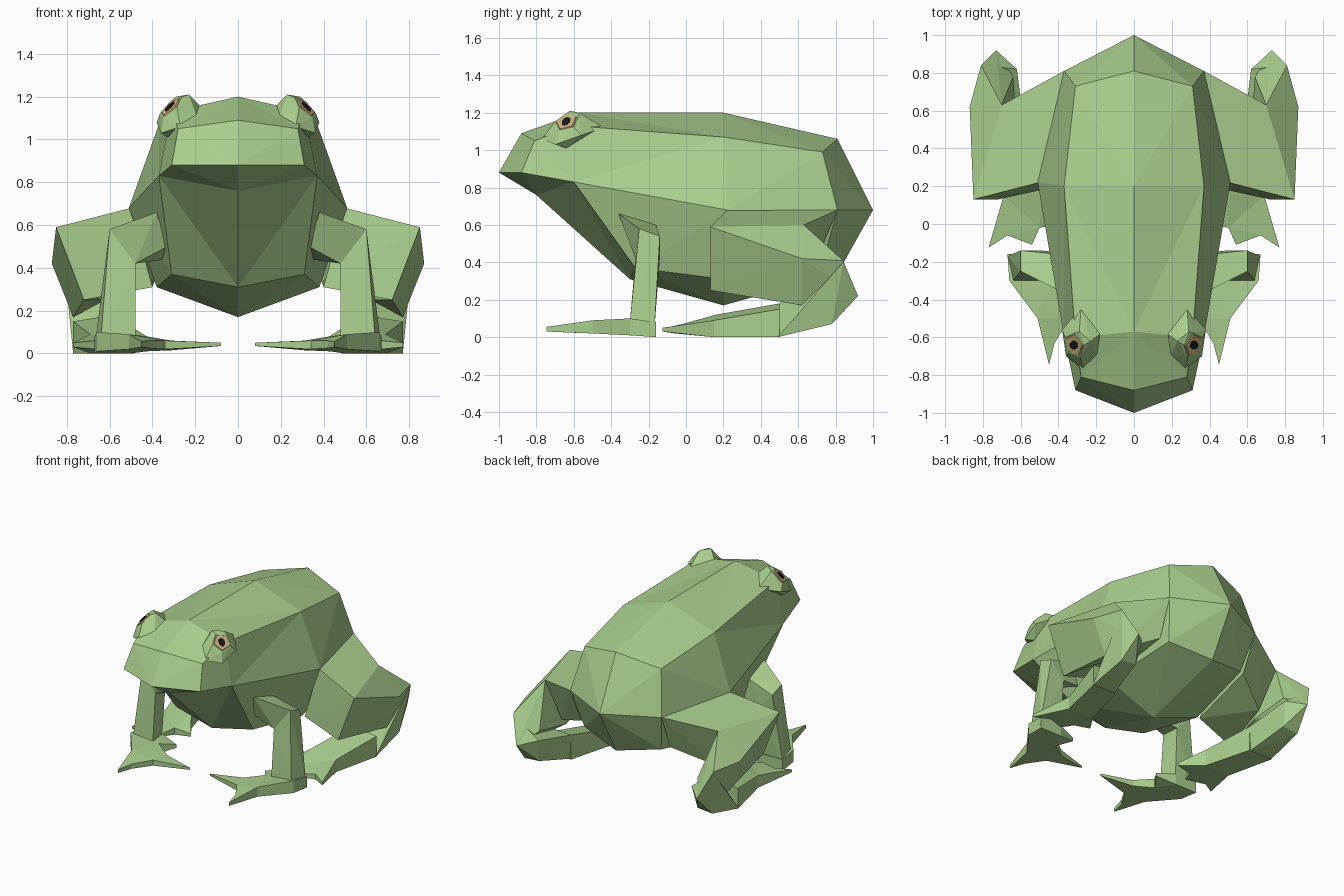
import bpy, bmesh, math
from mathutils import Vector

if "Cube" in bpy.data.objects:
    bpy.data.objects.remove(bpy.data.objects["Cube"])


def material(name, rgb):
    m = bpy.data.materials.new(name)
    m.diffuse_color = (*rgb, 1)
    m.use_nodes = True
    m.node_tree.nodes["Principled BSDF"].inputs["Base Color"].default_value = m.diffuse_color
    return m


GREEN = material("skin_green", (0.40, 0.62, 0.27))
GOLD = material("iris_gold", (0.60, 0.44, 0.20))
BLACK = material("pupil_black", (0.01, 0.01, 0.01))


def finish(bm, name, mat, clip=False):
    """Turn a right-hand half into a mirrored, flat-shaded object."""
    bmesh.ops.recalc_face_normals(bm, faces=bm.faces)
    me = bpy.data.meshes.new(name)
    bm.to_mesh(me)
    bm.free()
    me.materials.append(mat)
    ob = bpy.data.objects.new(name, me)
    bpy.context.collection.objects.link(ob)
    mod = ob.modifiers.new("mirror", "MIRROR")
    mod.use_mirror_merge = clip
    return ob


def hull(name, pts, mat=GREEN):
    bm = bmesh.new()
    for p in pts:
        bm.verts.new(p)
    res = bmesh.ops.convex_hull(bm, input=bm.verts)
    inside = [g for g in res["geom_interior"] if isinstance(g, bmesh.types.BMVert)]
    bmesh.ops.delete(bm, geom=inside, context="VERTS")
    return finish(bm, name, mat)


def slab(name, outline):
    """Webbed foot: outline of (x, y, z_low, z_high)."""
    bm = bmesh.new()
    lo = [bm.verts.new((x, y, a)) for x, y, a, b in outline]
    hi = [bm.verts.new((x, y, b)) for x, y, a, b in outline]
    bm.faces.new(lo[::-1])
    bm.faces.new(hi)
    n = len(outline)
    for i in range(n):
        j = (i + 1) % n
        bm.faces.new((lo[i], lo[j], hi[j], hi[i]))
    bmesh.ops.triangulate(bm, faces=bm.faces)
    return finish(bm, name, GREEN)


def disc(centre, normal, radius, sides, sx=1.0, lift=0.0):
    n = Vector(normal).normalized()
    u = n.cross(Vector((0, 0, 1))).normalized()
    v = n.cross(u)
    c = Vector(centre) + n * lift
    return [c + u * math.cos(2 * math.pi * i / sides) * radius * sx
            + v * math.sin(2 * math.pi * i / sides) * radius for i in range(sides)]


# Body: rows from mouth to tail, columns from spine round to belly
mouth, lip = (0, -1, 0.88), (0.31, -0.88, 0.88)
jaw = (0.37, -0.6, 0.83)
tail, rump = (0, 1, 0.68), (0.37, 0.81, 0.68)
rows = [
    [mouth, lip, lip, lip, mouth],
    [(0, -0.88, 1.09), (0.28, -0.81, 1.05), jaw, jaw, (0, -0.8, 0.76)],
    [(0, -0.57, 1.2), (0.31, -0.6, 1.13), jaw, (0.31, -0.27, 0.37), (0, -0.3, 0.31)],
    [(0, 0.2, 1.2), (0.37, 0.2, 1.07), (0.51, 0.22, 0.68), (0.38, 0.2, 0.31), (0, 0.2, 0.17)],
    [(0, 0.81, 1.06), (0.31, 0.73, 0.99), rump, (0.31, 0.73, 0.4), (0, 0.81, 0.34)],
    [tail, rump, rump, rump, tail],
]
bm = bmesh.new()
verts = {}
for p in {p for r in rows for p in r}:
    verts[p] = bm.verts.new(p)
for r0, r1 in zip(rows, rows[1:]):
    for i in range(4):
        face = list(dict.fromkeys((r0[i], r0[i + 1], r1[i + 1], r1[i])))
        if len(face) > 2:
            bm.faces.new([verts[p] for p in face])
bmesh.ops.triangulate(bm, faces=bm.faces)
finish(bm, "body", GREEN, True)

# Hind legs: thigh, shank folding back to the heel, ankle, webbed foot
knee, crook = (0.85, 0.13, 0.59), (0.70, 0.63, 0.60)
knee_low = (0.72, 0.13, 0.25)
hull("thigh", [(0.50, 0.22, 0.68), rump, knee, crook, knee_low,
               (0.40, 0.2, 0.31), (0.36, 0.7, 0.42), (0.62, 0.55, 0.3)])
hull("shank", [knee, crook, knee_low, (0.87, 0.62, 0.42), (0.81, 0.84, 0.41),
               (0.73, 0.92, 0.22), (0.64, 0.78, 0.3), (0.77, 0.62, 0.17),
               (0.62, 0.5, 0.25)])
hull("ankle", [(0.81, 0.84, 0.4), (0.73, 0.92, 0.22), (0.76, 0.78, 0.07),
               (0.64, 0.78, 0.08), (0.62, 0.82, 0.25), (0.77, 0.62, 0.17),
               (0.77, 0.49, 0.0), (0.59, 0.49, 0.0), (0.58, 0.5, 0.18)])
slab("hind_foot", [(0.77, 0.5, 0, 0.15), (0.69, 0.15, 0, 0.09), (0.77, -0.125, 0.03, 0.05),
                   (0.67, -0.06, 0.02, 0.06), (0.54, -0.11, 0.03, 0.05),
                   (0.50, -0.02, 0.02, 0.07), (0.38, 0.0, 0.03, 0.05),
                   (0.49, 0.16, 0, 0.12), (0.58, 0.5, 0, 0.18)])

# Front legs: upper arm, forearm, webbed hand
elbow = [(0.60, -0.25, 0.58), (0.60, -0.14, 0.54), (0.48, -0.27, 0.42), (0.49, -0.14, 0.42)]
hull("upper_arm", elbow + [(0.38, -0.36, 0.66), (0.40, -0.16, 0.60),
                           (0.33, -0.3, 0.5), (0.34, -0.16, 0.44)])
hull("forearm", elbow + [(0.64, -0.3, 0.08), (0.67, -0.17, 0.03),
                         (0.48, -0.3, 0.08), (0.50, -0.17, 0.03)])
slab("front_foot", [(0.67, -0.16, 0, 0.08), (0.66, -0.3, 0.01, 0.1), (0.51, -0.5, 0.02, 0.09),
                    (0.45, -0.745, 0.03, 0.055), (0.42, -0.63, 0.025, 0.06),
                    (0.34, -0.5, 0.02, 0.06), (0.08, -0.44, 0.035, 0.05),
                    (0.31, -0.38, 0.015, 0.06), (0.43, -0.3, 0.01, 0.08),
                    (0.36, -0.2, 0.03, 0.055), (0.50, -0.16, 0, 0.08)])

# Eyes: faceted bump with a flat iris and pupil
centre, look = (0.315, -0.64, 1.15), (0.65, -0.3, 0.7)
hull("eye_bump", [(0.16, -0.57, 1.14), (0.28, -0.44, 1.12), (0.38, -0.56, 1.08),
                  (0.36, -0.7, 1.03), (0.33, -0.64, 1.01), (0.27, -0.77, 1.06),
                  (0.19, -0.7, 1.1), (0.23, -0.62, 1.21), (0.29, -0.57, 1.2)]
     + disc(centre, look, 0.07, 5))
hull("iris", disc(centre, look, 0.062, 5) + disc(centre, look, 0.058, 5, lift=0.005), GOLD)
hull("pupil", disc(centre, look, 0.032, 8, 0.75) + disc(centre, look, 0.03, 8, 0.75, 0.009), BLACK)
